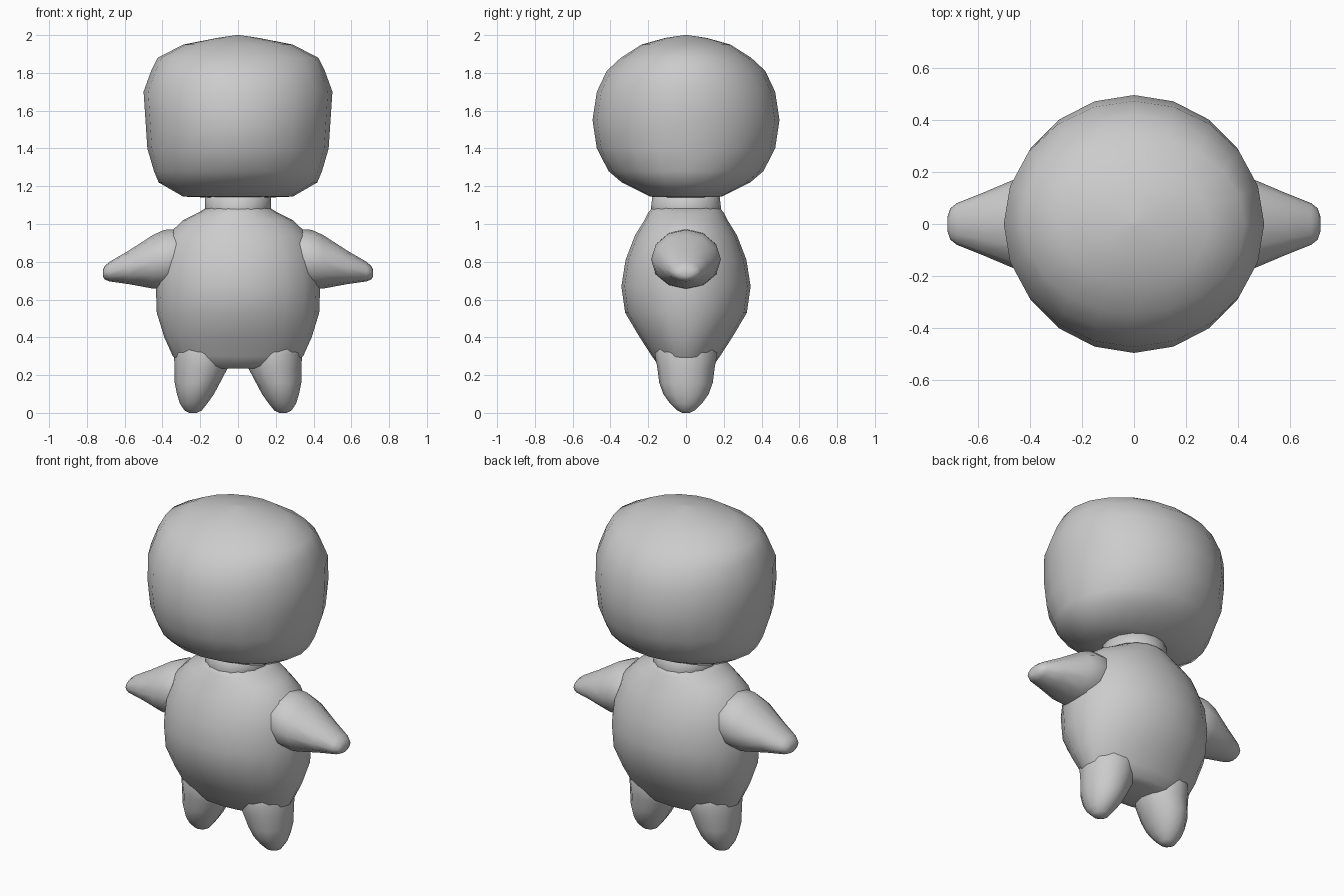
import bpy, bmesh, math

grey = bpy.data.materials.new("plain grey")
grey.diffuse_color = (0.6, 0.6, 0.6, 1)


def loft(name, rings, sides, axis="Z"):
    """Skin elliptical rings (offset along axis, centre u, centre v, radius u, radius v)."""
    bm = bmesh.new()
    loops = []
    for t, cu, cv, ru, rv in rings:
        loop = []
        for i in range(sides):
            a = 2 * math.pi * i / sides
            u, v = cu + ru * math.cos(a), cv + rv * math.sin(a)
            loop.append(bm.verts.new((u, v, t) if axis == "Z" else (t, u, v)))
        loops.append(loop)
    for a, b in zip(loops, loops[1:]):
        for i in range(sides):
            j = (i + 1) % sides
            bm.faces.new((a[i], a[j], b[j], b[i]))
    # Close both ends with a fan
    for loop in (loops[0], loops[-1]):
        f = bm.faces.new(loop)
        bmesh.ops.poke(bm, faces=[f])
    bmesh.ops.recalc_face_normals(bm, faces=bm.faces)
    mesh = bpy.data.meshes.new(name)
    bm.to_mesh(mesh)
    bm.free()
    mesh.materials.append(grey)
    mesh.shade_smooth()
    obj = bpy.data.objects.new(name, mesh)
    bpy.context.collection.objects.link(obj)
    return obj


def centred(profile):
    return [(z, 0, 0, rx, ry) for z, rx, ry in profile]


# Rounded-box head, nearly circular from above
loft("head", centred([
    (1.14, 0.16, 0.12), (1.145, 0.29, 0.19), (1.22, 0.42, 0.34),
    (1.28, 0.445, 0.41), (1.40, 0.48, 0.472), (1.55, 0.49, 0.495),
    (1.70, 0.50, 0.472), (1.81, 0.46, 0.42), (1.88, 0.425, 0.345),
    (1.95, 0.29, 0.235), (1.985, 0.11, 0.11), (2.0, 0.01, 0.01)]), 20)

# Short neck
loft("neck", centred([(1.0, 0.175, 0.19), (1.09, 0.175, 0.185), (1.17, 0.175, 0.175)]), 16)

# Plump torso
loft("torso", centred([
    (0.235, 0.20, 0.10), (0.25, 0.30, 0.145), (0.30, 0.345, 0.18),
    (0.40, 0.39, 0.245), (0.53, 0.43, 0.322), (0.67, 0.435, 0.342),
    (0.81, 0.425, 0.32), (0.94, 0.375, 0.27), (1.02, 0.29, 0.22),
    (1.06, 0.21, 0.20), (1.085, 0.17, 0.18)]), 20)

# Tapered arms and stubby legs, one per side
for side, s in (("right", 1), ("left", -1)):
    loft(side + "_arm", [
        (s * x, 0, cz, ry, rz) for x, cz, ry, rz in (
            (0.22, 0.83, 0.17, 0.15), (0.39, 0.812, 0.185, 0.157),
            (0.45, 0.80, 0.175, 0.142), (0.58, 0.77, 0.12, 0.088),
            (0.68, 0.748, 0.08, 0.052), (0.705, 0.742, 0.06, 0.036),
            (0.715, 0.74, 0.03, 0.018))], 12, "X")
    loft(side + "_leg", [
        (z, s * cx, 0, rx, ry) for z, cx, rx, ry in (
            (0.0, 0.238, 0.02, 0.02), (0.012, 0.238, 0.045, 0.045),
            (0.05, 0.235, 0.073, 0.085), (0.10, 0.225, 0.098, 0.12),
            (0.16, 0.215, 0.12, 0.142), (0.24, 0.195, 0.142, 0.152),
            (0.31, 0.19, 0.148, 0.165), (0.42, 0.19, 0.12, 0.14))], 12)
